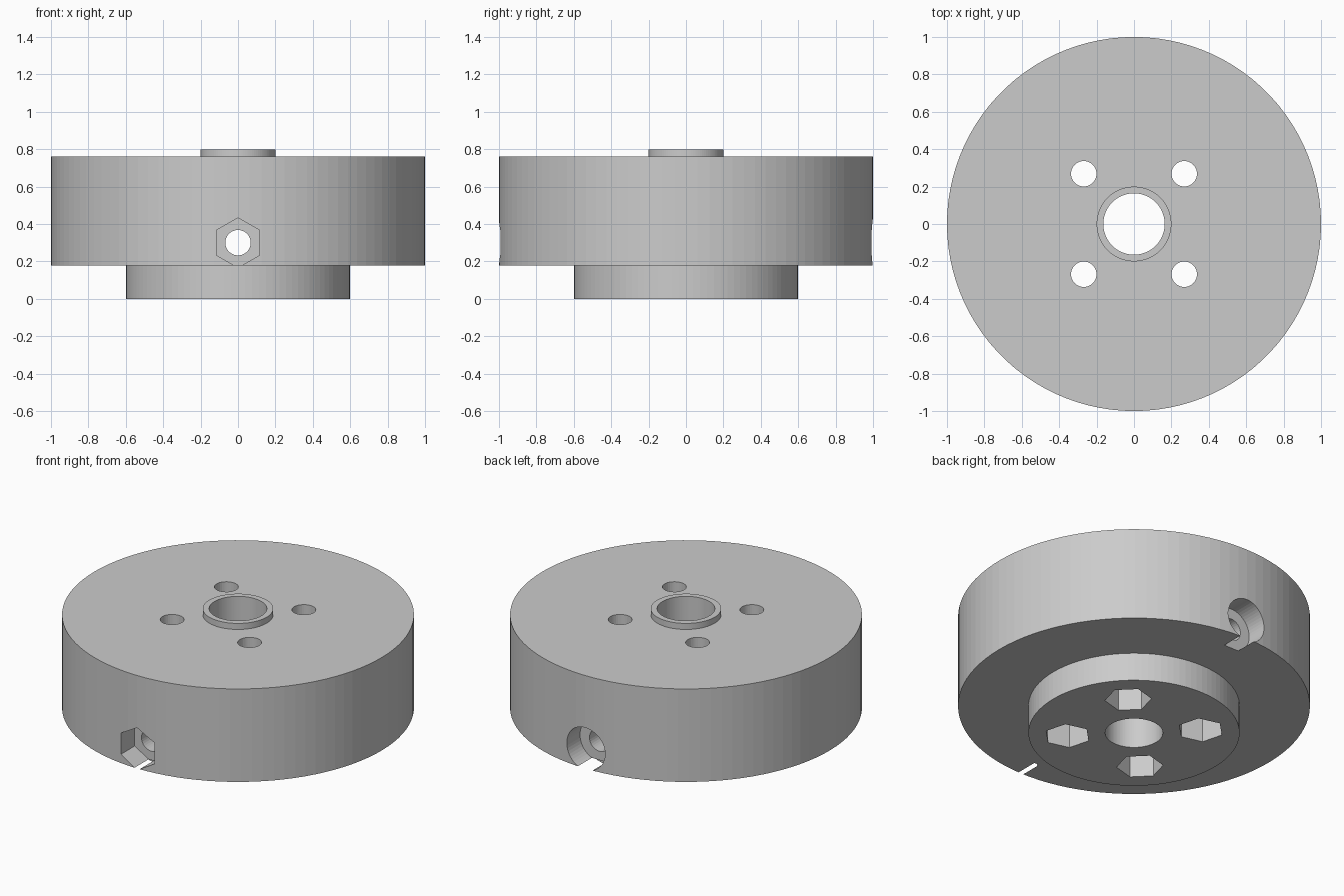
import bpy, bmesh, math
from mathutils import Matrix, Vector

if "Cube" in bpy.data.objects:
    bpy.data.objects.remove(bpy.data.objects["Cube"])

SIDES = 100
Z_HOLE = 0.30          # height of the cross hole
R_SCREW = 0.068        # screw hole radius
R_HEAD = 0.133         # nut and head recess radius
R_BOLTS = 0.38         # bolt circle radius

grey = bpy.data.materials.new("grey")
grey.diffuse_color = (0.6, 0.6, 0.6, 1)
grey.use_nodes = True
grey.node_tree.nodes["Principled BSDF"].inputs["Base Color"].default_value = grey.diffuse_color


def make_object(name, bm):
    bmesh.ops.recalc_face_normals(bm, faces=bm.faces)
    mesh = bpy.data.meshes.new(name)
    bm.to_mesh(mesh)
    bm.free()
    mesh.materials.append(grey)
    obj = bpy.data.objects.new(name, mesh)
    bpy.context.collection.objects.link(obj)
    return obj


def lathe(name, profile):
    """Closed (radius, z) profile turned around the z axis."""
    bm = bmesh.new()
    rings = []
    for i in range(SIDES):
        a = 2 * math.pi * i / SIDES
        rings.append([bm.verts.new((r * math.cos(a), r * math.sin(a), z)) for r, z in profile])
    n = len(profile)
    for i in range(SIDES):
        a, b = rings[i], rings[(i + 1) % SIDES]
        for j in range(n):
            k = (j + 1) % n
            bm.faces.new((a[j], b[j], b[k], a[k]))
    return make_object(name, bm)


def prism(name, start, end, radius, sides, turn=0.0):
    """Straight prism between two points, turned about its own axis."""
    start, end = Vector(start), Vector(end)
    axis = end - start
    bm = bmesh.new()
    m = (Matrix.Translation((start + end) / 2)
         @ axis.to_track_quat('Z', 'Y').to_matrix().to_4x4()
         @ Matrix.Rotation(turn, 4, 'Z'))
    bmesh.ops.create_cone(bm, cap_ends=True, segments=sides, radius1=radius,
                          radius2=radius, depth=axis.length, matrix=m)
    return make_object(name, bm)


def cut(target, cutter):
    mod = target.modifiers.new("cut", 'BOOLEAN')
    mod.operation, mod.solver, mod.object = 'DIFFERENCE', 'EXACT', cutter
    bpy.context.view_layer.objects.active = target
    bpy.ops.object.modifier_apply(modifier=mod.name)
    bpy.data.objects.remove(cutter)


# Stepped wheel body with hub below, collar above and a central bore
body = lathe("wheel_body", [(0.164, 0), (0.60, 0), (0.60, 0.177), (1.0, 0.177),
                            (1.0, 0.76), (0.20, 0.76), (0.20, 0.798), (0.164, 0.798)])

# Four bolt holes with hexagonal nut pockets in the underside
for i in range(4):
    a = math.pi / 4 + i * math.pi / 2
    x, y = R_BOLTS * math.cos(a), R_BOLTS * math.sin(a)
    cut(body, prism("bolt_hole", (x, y, -0.1), (x, y, 1), R_SCREW, 32))
    # a hexagon corner points along the bolt circle
    bm = bmesh.new()
    bmesh.ops.create_cone(bm, cap_ends=True, segments=6, radius1=R_HEAD, radius2=R_HEAD,
                          depth=0.3, matrix=Matrix.Translation((x, y, 0.05))
                          @ Matrix.Rotation(a, 4, 'Z'))
    # create_cone starts its first corner on the y axis, which is tangential here
    cut(body, make_object("nut_pocket", bm))

# Cross hole through both walls, nut pocket in front, round head recess behind
cut(body, prism("cross_hole", (0, -1.2, Z_HOLE), (0, 1.2, Z_HOLE), R_SCREW, 32))
bm = bmesh.new()
bmesh.ops.create_cone(bm, cap_ends=True, segments=6, radius1=R_HEAD, radius2=R_HEAD,
                      depth=0.4, matrix=Matrix.Translation((0, -1.06, Z_HOLE))
                      @ Matrix.Rotation(math.pi / 2, 4, 'X'))
cut(body, make_object("front_nut_pocket", bm))
cut(body, prism("head_recess", (0, 0.86, Z_HOLE), (0, 1.3, Z_HOLE), R_HEAD, 48))
